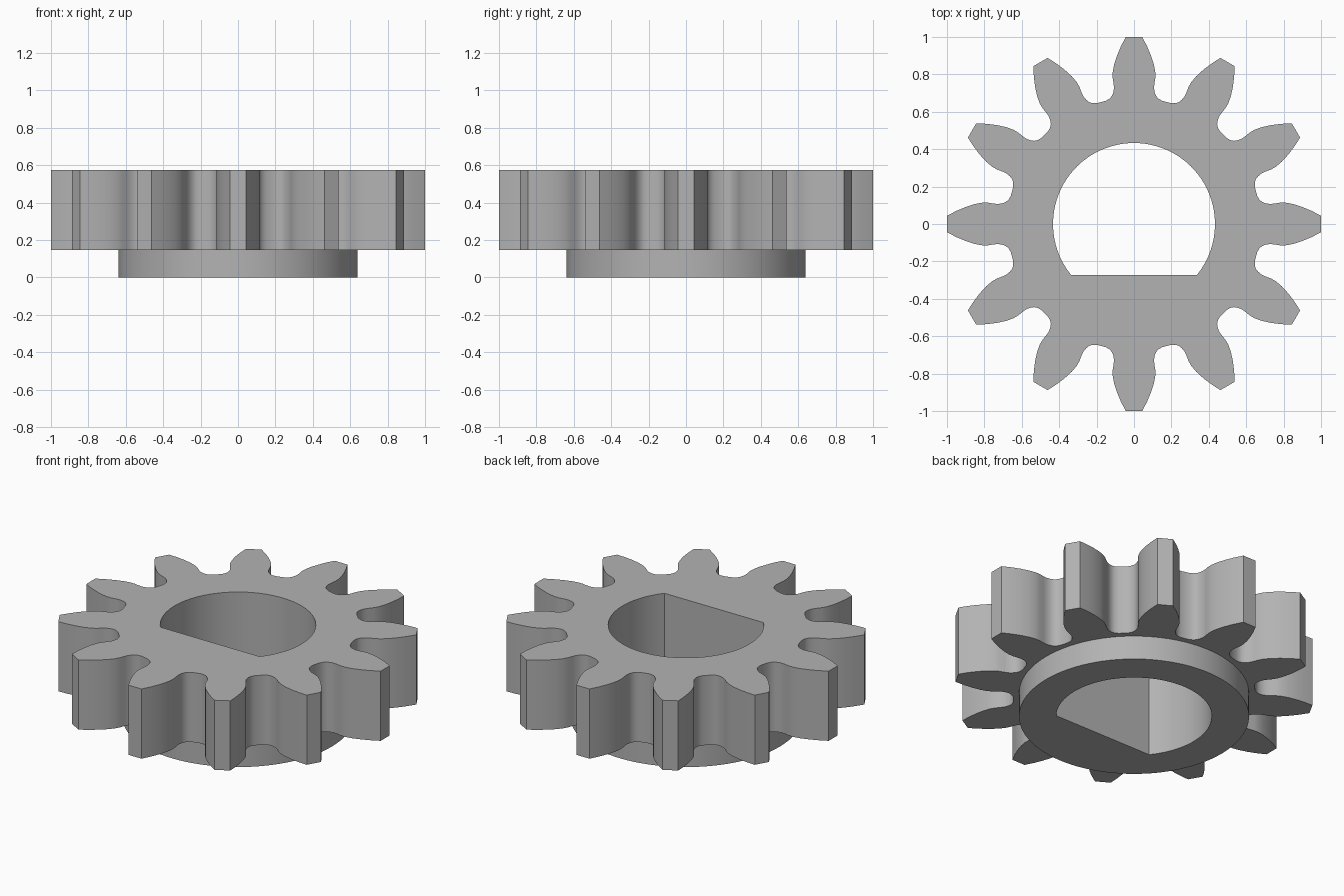
import bpy, bmesh
from math import sin, cos, pi, asin, tau

cube = bpy.data.objects.get("Cube")
if cube:
    bpy.data.objects.remove(cube)

TEETH = 12
HUB_TOP, GEAR_TOP = 0.147, 0.575
HUB_R, BORE_R, FLAT_Y = 0.64, 0.433, -0.272

steel = bpy.data.materials.new("plain grey")
steel.use_nodes = True
grey = (0.45, 0.45, 0.45, 1)
steel.diffuse_color = grey
steel.node_tree.nodes["Principled BSDF"].inputs["Base Color"].default_value = grey


def arc(radius, start, end, steps):
    return [(radius * cos(start + (end - start) * i / steps),
             radius * sin(start + (end - start) * i / steps)) for i in range(steps + 1)]


def gear_outline():
    # One tooth flank (distance along tooth, half width), from root to tip
    flank = [(0.652, 0.175), (0.659, 0.150), (0.671, 0.130), (0.685, 0.118),
             (0.703, 0.111), (0.725, 0.107), (0.75, 0.109), (0.78, 0.114),
             (0.81, 0.114), (0.85, 0.107), (0.90, 0.091), (0.95, 0.070), (1.0, 0.044)]
    # The root point is shared with the next tooth
    tooth = [(r, -w) for r, w in flank] + [(r, w) for r, w in reversed(flank[1:])]
    points = []
    for i in range(TEETH):
        c, s = cos(tau * i / TEETH), sin(tau * i / TEETH)
        points += [(r * c - w * s, r * s + w * c) for r, w in tooth]
    return points


def extruded_part(name, loops, bottom, top):
    # Filled outline with a hole, extruded to a solid
    curve = bpy.data.curves.new(name, "CURVE")
    curve.dimensions = "2D"
    curve.fill_mode = "BOTH"
    curve.extrude = (top - bottom) / 2
    for loop in loops:
        spline = curve.splines.new("POLY")
        spline.points.add(len(loop) - 1)
        for point, (x, y) in zip(spline.points, loop):
            point.co = (x, y, 0, 1)
        spline.use_cyclic_u = True
    helper = bpy.data.objects.new(name + " outline", curve)
    bpy.context.collection.objects.link(helper)
    bpy.context.view_layer.update()
    mesh = bpy.data.meshes.new_from_object(
        helper.evaluated_get(bpy.context.evaluated_depsgraph_get()))
    bpy.data.objects.remove(helper)

    bm = bmesh.new()
    bm.from_mesh(mesh)
    bmesh.ops.remove_doubles(bm, verts=bm.verts, dist=0.0005)
    bmesh.ops.translate(bm, verts=bm.verts, vec=(0, 0, (top + bottom) / 2))
    bmesh.ops.recalc_face_normals(bm, faces=bm.faces)
    bm.to_mesh(mesh)
    bm.free()

    part = bpy.data.objects.new(name, mesh)
    bpy.context.collection.objects.link(part)
    mesh.materials.clear()
    mesh.materials.append(steel)
    bpy.ops.object.select_all(action="DESELECT")
    part.select_set(True)
    bpy.context.view_layer.objects.active = part
    bpy.ops.object.shade_smooth_by_angle(angle=pi / 6)
    return part


# D-shaped bore with its flat towards the front
edge = asin(FLAT_Y / BORE_R)
bore = arc(BORE_R, edge, pi - edge, 64)

extruded_part("toothed_wheel", [gear_outline(), bore], HUB_TOP, GEAR_TOP)
extruded_part("hub_collar", [arc(HUB_R, 0, tau, 96)[:-1], bore], 0, HUB_TOP)
